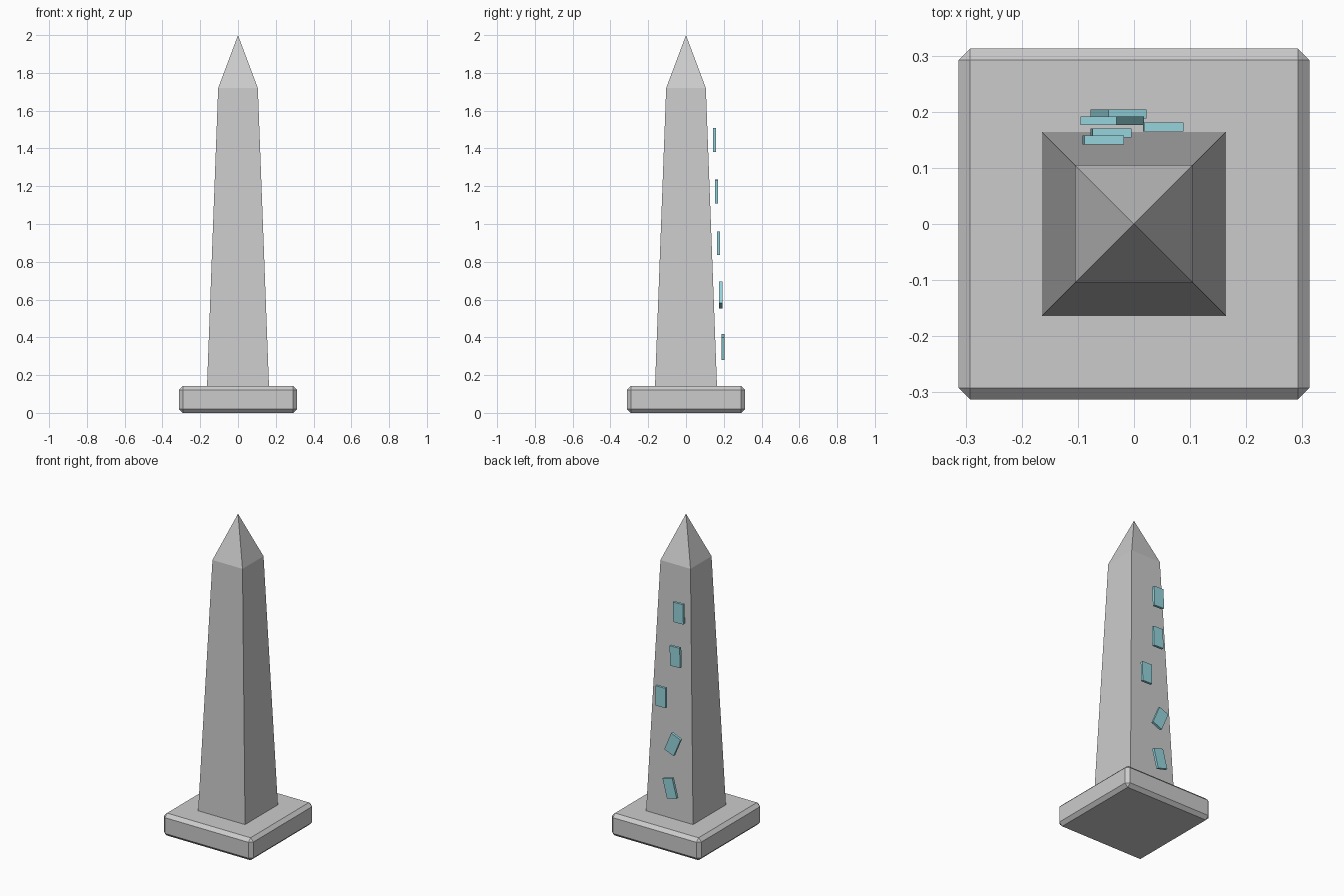
import bpy, bmesh
from mathutils import Matrix

if "Cube" in bpy.data.objects:
    bpy.data.objects.remove(bpy.data.objects["Cube"])


def make_object(name, bm):
    bmesh.ops.recalc_face_normals(bm, faces=bm.faces)
    mesh = bpy.data.meshes.new(name)
    bm.to_mesh(mesh)
    bm.free()
    obj = bpy.data.objects.new(name, mesh)
    bpy.context.collection.objects.link(obj)
    return obj


def box(name, size, location):
    bm = bmesh.new()
    bmesh.ops.create_cube(bm, size=1, matrix=Matrix.Diagonal((*size, 1)))
    obj = make_object(name, bm)
    obj.location = location
    return obj


# Chamfered plinth
BASE_H = 0.142
plinth = box("plinth", (0.626, 0.626, BASE_H), (0, 0, BASE_H / 2))
bevel = plinth.modifiers.new("chamfer", "BEVEL")
bevel.width = 0.021
bevel.segments = 1

# Tapered shaft with a pyramid cap: square rings joined, then closed to a tip
bm = bmesh.new()
rings = []
for half, z in ((0.164, BASE_H), (0.105, 1.72)):
    rings.append([bm.verts.new((sx * half, sy * half, z))
                  for sx, sy in ((-1, -1), (1, -1), (1, 1), (-1, 1))])
tip = bm.verts.new((0, 0, 2.0))
low, high = rings
bm.faces.new(low[::-1])
for i in range(4):
    j = (i + 1) % 4
    bm.faces.new((low[i], low[j], high[j], high[i]))
    bm.faces.new((high[i], high[j], tip))
make_object("shaft", bm)

# Pale blue tablets floating off the back face: x, y, z, lean
glow = bpy.data.materials.new("pale_blue")
glow.diffuse_color = (0.30, 0.66, 0.72, 1)
glow.use_nodes = True
glow.node_tree.nodes["Principled BSDF"].inputs["Base Color"].default_value = glow.diffuse_color
tablets = (
    (-0.028, 0.196, 0.349, 0.26),
    (-0.039, 0.184, 0.625, -0.40),
    (0.052, 0.173, 0.898, 0.02),
    (-0.041, 0.162, 1.171, 0.03),
    (-0.055, 0.150, 1.446, 0.03),
)
for n, (x, y, z, lean) in enumerate(tablets, 1):
    tablet = box(f"tablet_{n}", (0.07, 0.016, 0.125), (x, y, z))
    tablet.rotation_euler.y = lean
    tablet.data.materials.append(glow)
